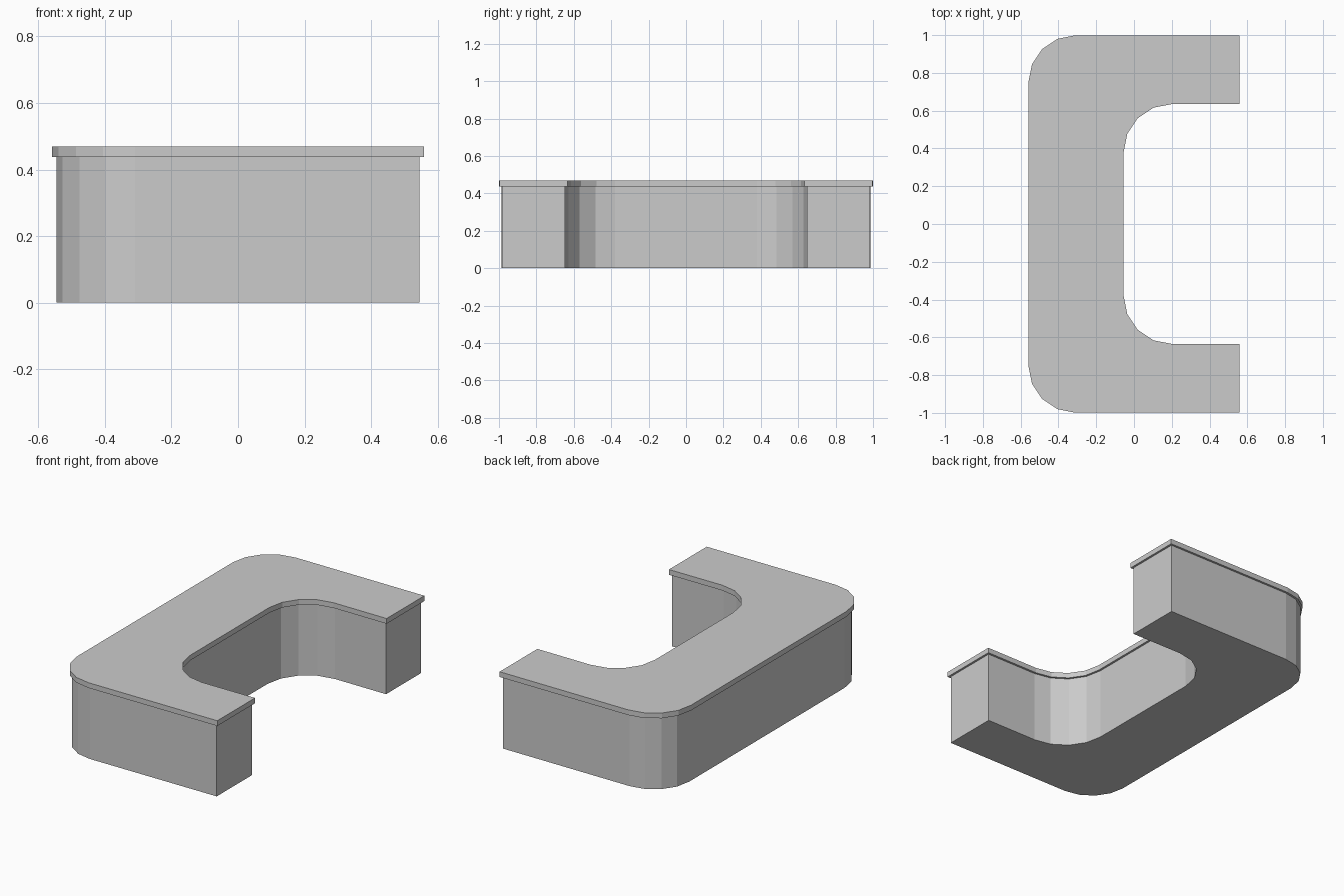
import bpy, bmesh
from math import sin, cos, pi

if "Cube" in bpy.data.objects:
    bpy.data.objects.remove(bpy.data.objects["Cube"])

SEGS = 4


def arc(cx, cy, r, a0, a1):
    """Points along a faceted corner."""
    return [(cx + r * cos(a0 + (a1 - a0) * i / SEGS),
             cy + r * sin(a0 + (a1 - a0) * i / SEGS)) for i in range(SEGS + 1)]


def c_outline(inset):
    """C-shaped plan, shrunk inwards by inset."""
    end = 0.559 - inset
    outer = [(end, 0.998 - inset)] + arc(-0.31, 0.75, 0.249 - inset, pi / 2, pi)
    inner = [(end, 0.634 + inset)] + arc(0.2, 0.38, 0.255 + inset, pi / 2, pi)
    flip = lambda pts: [(x, -y) for x, y in reversed(pts)]
    return outer + flip(outer) + inner_reversed(inner, flip)


def inner_reversed(inner, flip):
    return [(x, -y) for x, y in inner] + flip([(x, -y) for x, y in inner])


def extrude_plan(name, pts, z0, z1):
    """Closed flat-shaded prism from a plan outline."""
    bm = bmesh.new()
    low = [bm.verts.new((x, y, z0)) for x, y in pts]
    high = [bm.verts.new((x, y, z1)) for x, y in pts]
    n = len(pts)
    bm.faces.new(low[::-1])
    bm.faces.new(high)
    for i in range(n):
        j = (i + 1) % n
        bm.faces.new((low[i], low[j], high[j], high[i]))
    bmesh.ops.recalc_face_normals(bm, faces=bm.faces)
    me = bpy.data.meshes.new(name)
    bm.to_mesh(me)
    bm.free()
    ob = bpy.data.objects.new(name, me)
    bpy.context.collection.objects.link(ob)
    return ob


# Counter base, inset below the top
extrude_plan("counter_base", c_outline(0.013), 0.0, 0.438)

# Overhanging counter top
extrude_plan("counter_top", c_outline(0.0), 0.438, 0.47)
